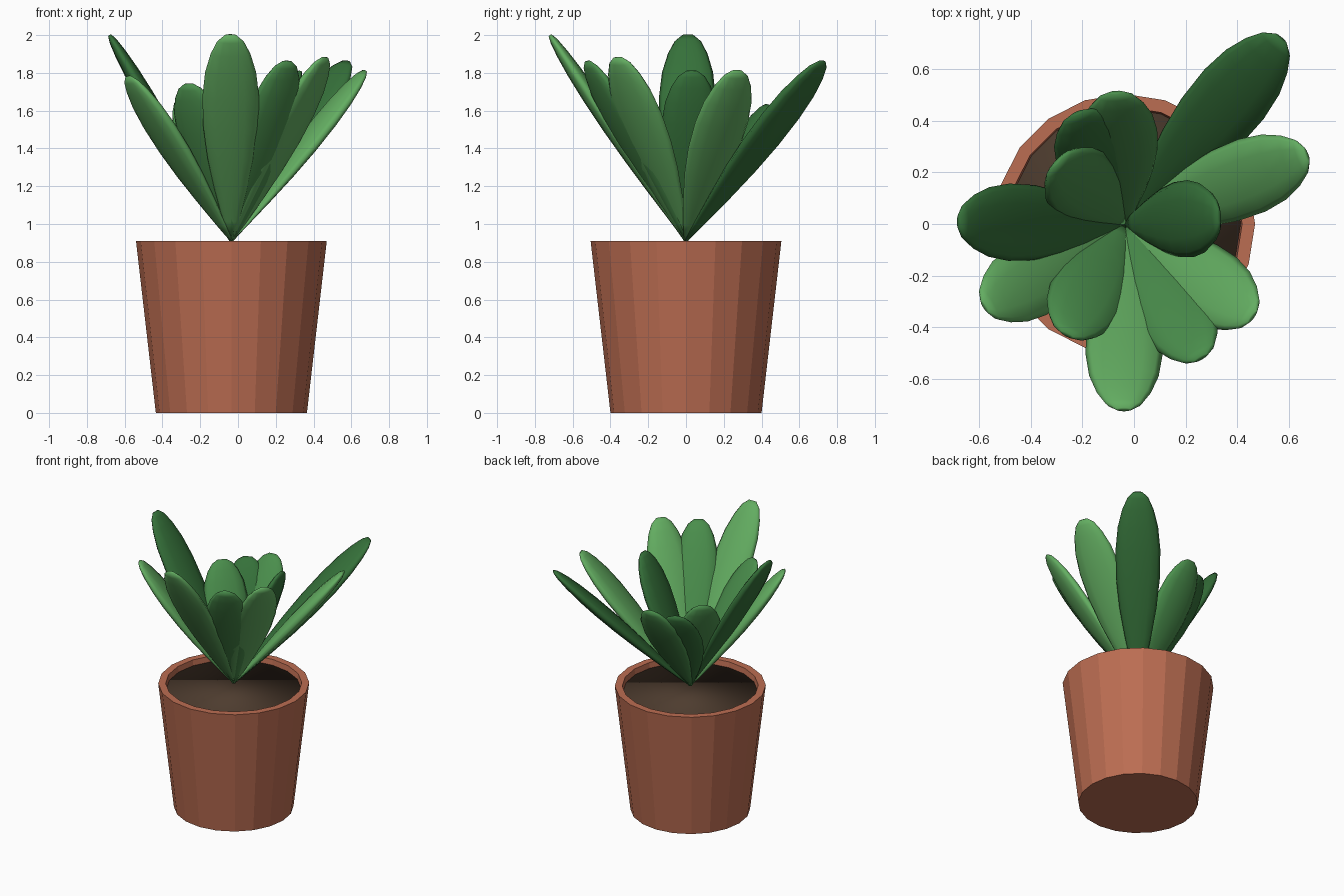
import bpy, bmesh, math
from mathutils import Vector, Matrix

cube = bpy.data.objects.get("Cube")
if cube:
    bpy.data.objects.remove(cube, do_unlink=True)

CENTRE = Vector((-0.035, 0, 0))
SIDES = 20


def material(name, rgb):
    m = bpy.data.materials.new(name)
    m.use_nodes = True
    m.diffuse_color = (*rgb, 1)
    m.node_tree.nodes["Principled BSDF"].inputs["Base Color"].default_value = (*rgb, 1)
    return m


terracotta = material("terracotta", (0.50, 0.153, 0.084))
earth = material("earth brown", (0.075, 0.045, 0.028))
greens = {
    "light": material("light green", (0.125, 0.42, 0.12)),
    "mid": material("mid green", (0.068, 0.27, 0.072)),
    "dark": material("dark green", (0.036, 0.165, 0.042)),
}


def loft(name, rings, mat, smooth=False):
    """Skin closed rings of points into a capped solid."""
    bm = bmesh.new()
    loops = [[bm.verts.new(p) for p in ring] for ring in rings]
    n = len(loops[0])
    for a, b in zip(loops, loops[1:]):
        for i in range(n):
            j = (i + 1) % n
            bm.faces.new((a[i], a[j], b[j], b[i]))
    bm.faces.new(loops[0][::-1])
    bm.faces.new(loops[-1])
    bmesh.ops.recalc_face_normals(bm, faces=bm.faces)
    for f in bm.faces:
        f.smooth = smooth
    mesh = bpy.data.meshes.new(name)
    bm.to_mesh(mesh)
    bm.free()
    mesh.materials.append(mat)
    obj = bpy.data.objects.new(name, mesh)
    bpy.context.collection.objects.link(obj)
    return obj


def circle(r, z):
    return [CENTRE + Vector((r * math.cos(a), r * math.sin(a), z))
            for a in (math.tau * i / SIDES for i in range(SIDES))]


# Pot with a thick rim, and the soil inside it
loft("pot", [circle(r, z) for r, z in
             [(0.40, 0), (0.505, 0.91), (0.455, 0.91), (0.445, 0.84)]], terracotta)
loft("soil", [circle(0.44, 0.84), circle(0.452, 0.87)], earth, smooth=True)

# Leaf outline: position along the leaf, half width
OUTLINE = [(0, 0.012), (0.1, 0.045), (0.25, 0.088), (0.4, 0.124), (0.55, 0.146),
           (0.7, 0.15), (0.82, 0.135), (0.91, 0.105), (0.97, 0.07), (1, 0.03)]


def leaf(name, tip, mat):
    base = CENTRE + Vector((0, 0, 0.91))
    along = Vector(tip) - base
    out = Vector((along.x, along.y, 0)).normalized()
    side = Vector((-out.y, out.x, 0))
    normal = side.cross(along).normalized()
    rings = []
    for t, w in OUTLINE:
        mid = base + along * t
        rings.append([mid + side * w * math.cos(a) + normal * w * 0.3 * math.sin(a)
                      for a in (math.tau * i / 12 for i in range(12))])
    return loft(name, rings, mat, smooth=True)


# Leaves, going round the crown from the back left corner
LEAVES = [
    ((0.57, 0.72, 1.86), "dark"),
    ((0.67, 0.27, 1.81), "light"),
    ((0.33, 0.03, 1.81), "dark"),
    ((0.46, -0.36, 1.88), "light"),
    ((0.26, -0.52, 1.86), "mid"),
    ((-0.04, -0.72, 2.0), "light"),
    ((-0.26, -0.43, 1.74), "mid"),
    ((-0.58, -0.32, 1.78), "light"),
    ((-0.68, 0.01, 2.0), "dark"),
    ((-0.30, 0.24, 1.66), "mid"),
    ((-0.22, 0.43, 1.63), "dark"),
    ((-0.07, 0.51, 1.66), "mid"),
]
for i, (tip, tone) in enumerate(LEAVES, 1):
    leaf(f"leaf_{i}", tip, greens[tone])
